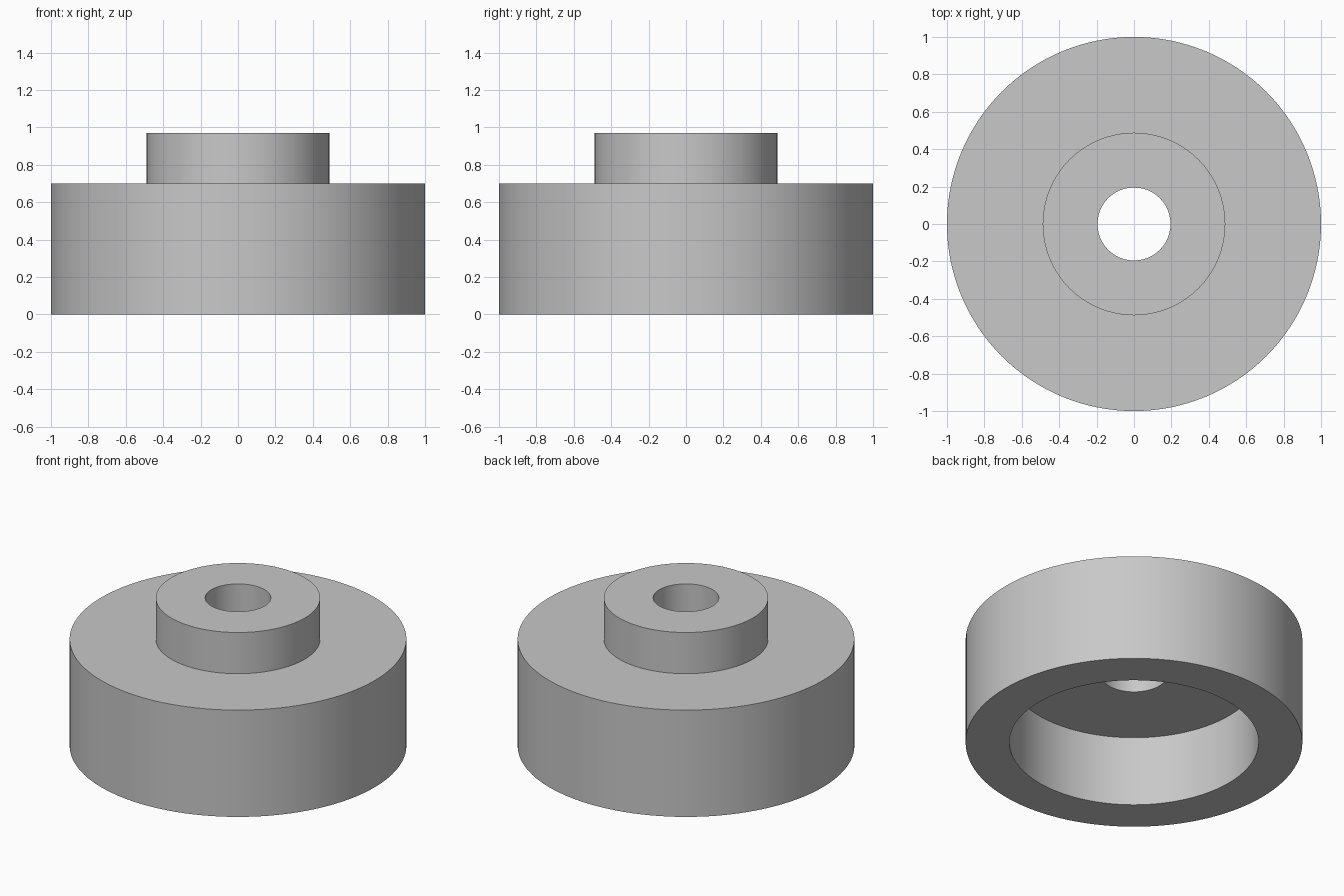
import bpy
import bmesh
import math

cube = bpy.data.objects.get("Cube")
if cube:
    bpy.data.objects.remove(cube, do_unlink=True)

# Plain grey material
grey = bpy.data.materials.new("plain_grey")
grey.use_nodes = True
colour = (0.58, 0.58, 0.58, 1.0)
grey.diffuse_color = colour
grey.node_tree.nodes["Principled BSDF"].inputs["Base Color"].default_value = colour

# Main dimensions
BODY_R, BODY_H = 1.0, 0.70
HUB_R, HUB_H = 0.488, 0.97
BORE_R = 0.195
RECESS_R, RECESS_H = 0.74, 0.46
SEGMENTS = 128


def lathe(name, profile, material):
    """Revolve a closed (radius, height) profile about the z axis."""
    bm = bmesh.new()
    verts = [bm.verts.new((r, 0, z)) for r, z in profile]
    edges = [bm.edges.new((v, verts[(i + 1) % len(verts)]))
             for i, v in enumerate(verts)]
    bmesh.ops.spin(bm, geom=verts + edges, cent=(0, 0, 0), axis=(0, 0, 1),
                   angle=math.tau, steps=SEGMENTS, use_merge=True)
    bmesh.ops.remove_doubles(bm, verts=bm.verts, dist=0.0001)
    bmesh.ops.recalc_face_normals(bm, faces=bm.faces)
    mesh = bpy.data.meshes.new(name)
    bm.to_mesh(mesh)
    bm.free()
    mesh.materials.append(material)
    obj = bpy.data.objects.new(name, mesh)
    bpy.context.collection.objects.link(obj)
    return obj


# Round body with a raised hub, a through bore and a recess underneath
body = lathe("hubbed_collar", [
    (RECESS_R, 0), (BODY_R, 0), (BODY_R, BODY_H), (HUB_R, BODY_H),
    (HUB_R, HUB_H), (BORE_R, HUB_H), (BORE_R, RECESS_H), (RECESS_R, RECESS_H),
], grey)

# Smooth walls with crisp rims
bpy.ops.object.select_all(action="DESELECT")
body.select_set(True)
bpy.context.view_layer.objects.active = body
bpy.ops.object.shade_smooth_by_angle(angle=math.radians(30))
